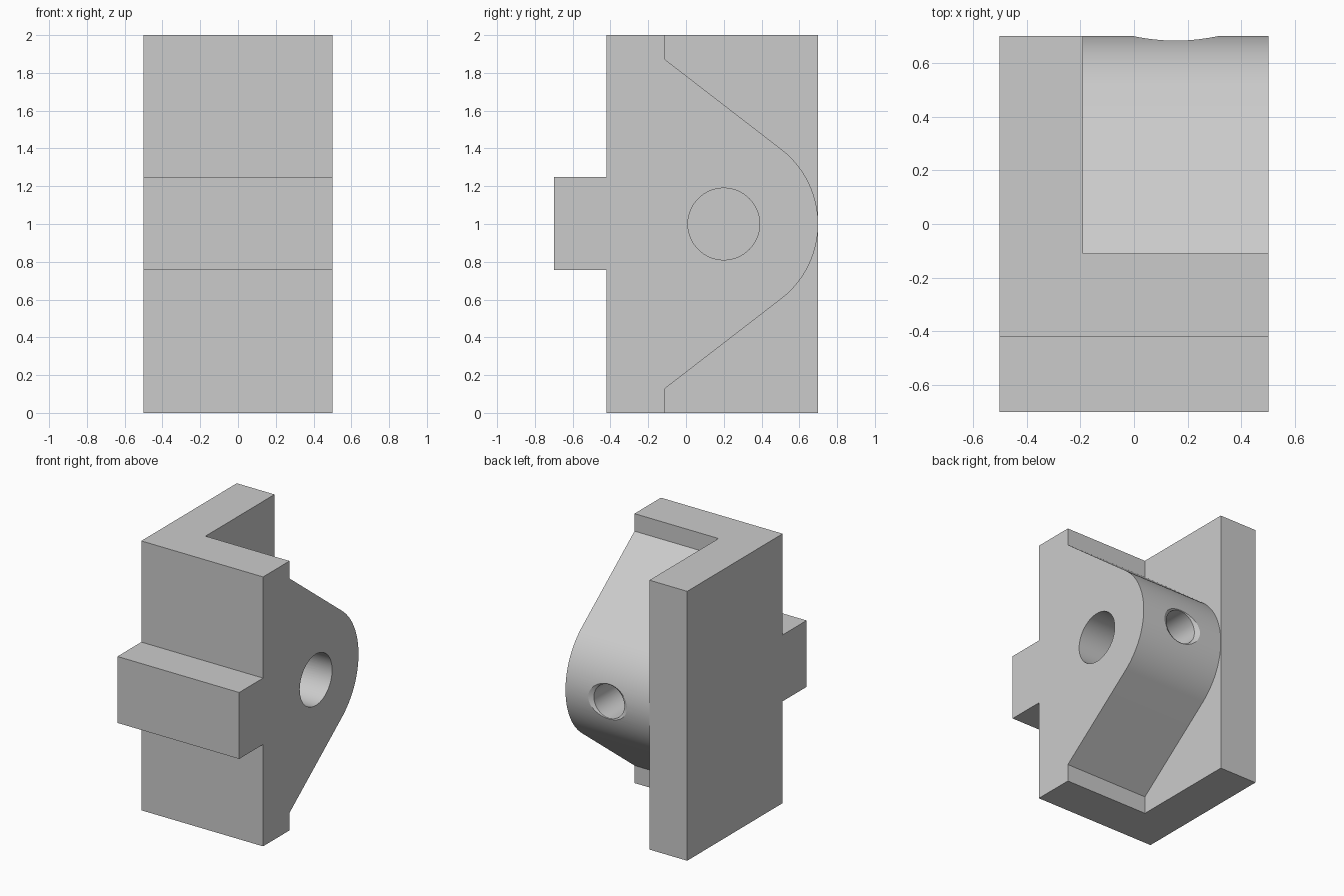
import bpy, bmesh
from math import sin, cos, pi, radians
from mathutils import Matrix

cube = bpy.data.objects.get("Cube")
if cube:
    bpy.data.objects.remove(cube, do_unlink=True)

grey = bpy.data.materials.new("plain grey")
grey.use_nodes = True
colour = (0.6, 0.6, 0.6, 1)
grey.diffuse_color = colour
grey.node_tree.nodes["Principled BSDF"].inputs["Base Color"].default_value = colour


def finish(name, bm):
    bmesh.ops.recalc_face_normals(bm, faces=bm.faces)
    mesh = bpy.data.meshes.new(name)
    bm.to_mesh(mesh)
    bm.free()
    mesh.materials.append(grey)
    obj = bpy.data.objects.new(name, mesh)
    bpy.context.collection.objects.link(obj)
    return obj


def prism(name, outline, x0, x1):
    """Extrude a (y, z) outline along x."""
    bm = bmesh.new()
    face = bm.faces.new([bm.verts.new((x0, y, z)) for y, z in outline])
    new = bmesh.ops.extrude_face_region(bm, geom=[face])["geom"]
    verts = [v for v in new if isinstance(v, bmesh.types.BMVert)]
    bmesh.ops.translate(bm, verts=verts, vec=(x1 - x0, 0, 0))
    return finish(name, bm)


def drill(name, rings, x, z, count=64):
    """Closed round cutter along y from (y, radius) rings."""
    bm = bmesh.new()
    loops = [[bm.verts.new((x + r * cos(2 * pi * i / count), y,
                            z + r * sin(2 * pi * i / count)))
              for i in range(count)] for y, r in rings]
    for a, b in zip(loops, loops[1:]):
        for i in range(count):
            j = (i + 1) % count
            bm.faces.new((a[i], a[j], b[j], b[i]))
    bm.faces.new(loops[0])
    bm.faces.new(loops[-1])
    return finish(name, bm)


def subtract(target, cutter):
    mod = target.modifiers.new(cutter.name, 'BOOLEAN')
    mod.operation = 'DIFFERENCE'
    mod.solver = 'EXACT'
    mod.object = cutter
    bpy.context.view_layer.objects.active = target
    bpy.ops.object.modifier_apply(modifier=mod.name)
    bpy.data.objects.remove(cutter, do_unlink=True)


# Block with the front key rail
front, back, rail = -0.42, 0.70, -0.70
low, high = 0.756, 1.249
bracket = prism("bracket", [(front, 0), (back, 0), (back, 2), (front, 2),
                            (front, high), (rail, high), (rail, low), (front, low)],
                -0.5, 0.5)

# Clear the space around the rounded lug, leaving the side plate
hub_y, hub_z, step = 0.2, 1.0, -0.11
plate = -0.19
tangent = radians(52.4)
arc = [(hub_y + 0.4995 * cos(a), hub_z + 0.4995 * sin(a))
       for a in (tangent * (1 - i / 24) for i in range(49))]
subtract(bracket, prism("lug_clearance",
                        [(step, 2.2), (step, 1.87)] + arc +
                        [(step, 0.13), (step, -0.2), (0.9, -0.2), (0.9, 2.2)],
                        plate, 0.8))

# Blind pin bore through the lug, up to the plate
bore = [(hub_y + 0.19 * cos(2 * pi * i / 64), hub_z + 0.19 * sin(2 * pi * i / 64))
        for i in range(64)]
subtract(bracket, prism("pin_bore", bore, plate, 0.8))

# Countersunk screw hole from the back into the bore
subtract(bracket, drill("screw_hole", [(hub_y, 0.125), (0.68, 0.125),
                                       (0.70, 0.16), (0.76, 0.265)], 0.155, hub_z))

bpy.ops.object.select_all(action='DESELECT')
bracket.select_set(True)
bpy.context.view_layer.objects.active = bracket
bpy.ops.object.shade_smooth_by_angle(angle=radians(25))
